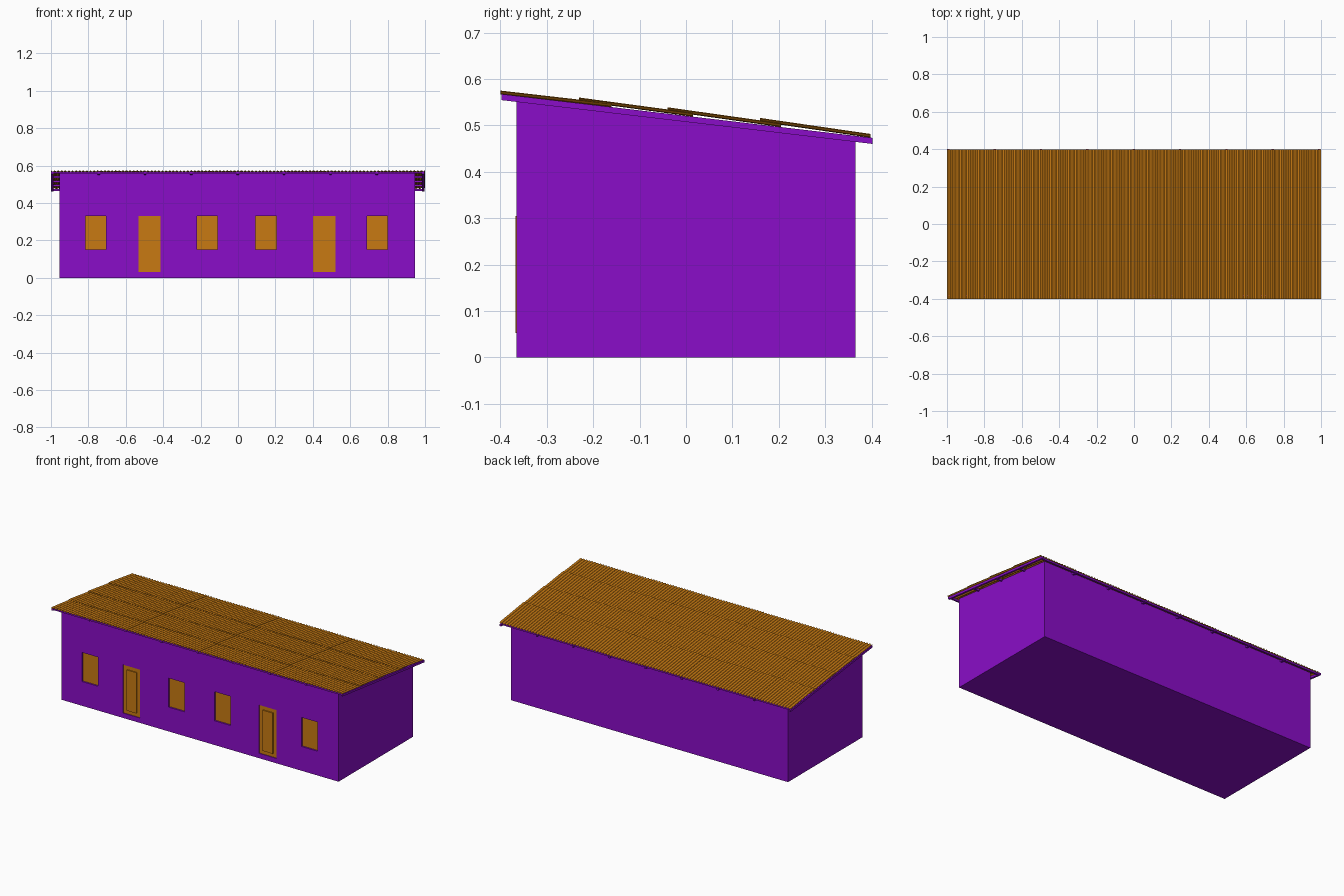
import bpy, bmesh, math

if "Cube" in bpy.data.objects:
    bpy.data.objects.remove(bpy.data.objects["Cube"])


def material(name, color):
    m = bpy.data.materials.new(name)
    m.diffuse_color = color
    m.use_nodes = True
    m.node_tree.nodes["Principled BSDF"].inputs["Base Color"].default_value = m.diffuse_color
    return m


PURPLE = material("purple", (0.254, 0.004, 0.578, 1))
ORANGE = material("orange", (0.578, 0.195, 0.006, 1))


def add_object(name, bm, mat):
    bmesh.ops.recalc_face_normals(bm, faces=bm.faces)
    mesh = bpy.data.meshes.new(name)
    bm.to_mesh(mesh)
    bm.free()
    mesh.materials.append(mat)
    ob = bpy.data.objects.new(name, mesh)
    bpy.context.collection.objects.link(ob)
    return ob


def prism(name, x0, x1, profile, mat):
    """Extrude a (y, z) profile along x."""
    bm = bmesh.new()
    face = bm.faces.new([bm.verts.new((x0, y, z)) for y, z in profile])
    ext = bmesh.ops.extrude_face_region(bm, geom=[face])
    verts = [v for v in ext["geom"] if isinstance(v, bmesh.types.BMVert)]
    bmesh.ops.translate(bm, verts=verts, vec=(x1 - x0, 0, 0))
    return add_object(name, bm, mat)


def box(name, x0, x1, y0, y1, z0, z1, mat):
    return prism(name, x0, x1, [(y0, z0), (y1, z0), (y1, z1), (y0, z1)], mat)


def beam_top(y):
    return 0.5205 - 0.118 * y


# Walls with a sloped top
X0, X1, Y = -0.955, 0.945, 0.365
walls = prism("walls", X0, X1,
              [(-Y, 0), (Y, 0), (Y, beam_top(Y) - 0.001), (-Y, beam_top(-Y) - 0.001)], PURPLE)


def opening(x0, x1, z0, z1, depth):
    cutter = box("opening_cutter", x0, x1, -Y - 0.05, -Y + depth, z0, z1, PURPLE)
    cutter.hide_render = True
    cutter.hide_set(True)
    mod = walls.modifiers.new("opening", 'BOOLEAN')
    mod.operation = 'DIFFERENCE'
    mod.object = cutter
    mod.solver = 'EXACT'


# Recessed windows
for x0, x1 in [(-0.815, -0.705), (-0.22, -0.11), (0.093, 0.205), (0.69, 0.80)]:
    opening(x0, x1, 0.15, 0.33, 0.012)
    box("window", x0, x1, -Y + 0.010, -Y + 0.014, 0.15, 0.33, ORANGE)

# Doors with a raised inner panel
for x0, x1 in [(-0.532, -0.415), (0.40, 0.52)]:
    opening(x0, x1, 0.03, 0.33, 0.008)
    box("door", x0, x1, -Y + 0.005, -Y + 0.01, 0.03, 0.33, ORANGE)
    box("door_panel", x0 + 0.025, x1 - 0.025, -Y - 0.002, -Y + 0.007, 0.053, 0.305, ORANGE)

# Rafters running down the slope
for i in range(9):
    x = -0.993 + i * 1.983 / 8
    ya, yb = -0.397, 0.402
    prism("rafter", x - 0.006, x + 0.006,
          [(ya, beam_top(ya) - 0.013), (yb, beam_top(yb) - 0.013),
           (yb, beam_top(yb)), (ya, beam_top(ya))], PURPLE)

# Purlins running along the building
for i in range(5):
    y = -0.388 + i * 0.194
    z = beam_top(y)
    box("purlin", -0.995, 0.992, y - 0.005, y + 0.005, z - 0.010, z, PURPLE)

# Corrugated sheets, four overlapping rows of eight columns
WAVES, COLS, SEGS = 13, 8, 6
PITCH = 2.0 / (WAVES * COLS)
AMP = 0.003
rows = [(-0.40, 0.575, -0.16, 0.5475), (-0.23, 0.560, 0.015, 0.5270),
        (-0.04, 0.539, 0.205, 0.5045), (0.16, 0.516, 0.398, 0.4815)]
for ya, za, yb, zb in rows:
    for c in range(COLS):
        lift = 0.001 * (c % 2)
        count = (WAVES + (1 if c < COLS - 1 else 0)) * SEGS
        bm = bmesh.new()
        prev = None
        for i in range(count + 1):
            x = -1 + c * 0.25 + i * PITCH / SEGS
            dz = AMP * (math.cos(2 * math.pi * i / SEGS) - 1) + lift - 0.001
            pair = (bm.verts.new((x, ya, za + dz)), bm.verts.new((x, yb, zb + dz)))
            if prev:
                bm.faces.new((prev[0], pair[0], pair[1], prev[1]))
            prev = pair
        sheet = add_object("roof_sheet", bm, ORANGE)
        solid = sheet.modifiers.new("thickness", 'SOLIDIFY')
        solid.thickness = 0.0012
        solid.offset = -1
